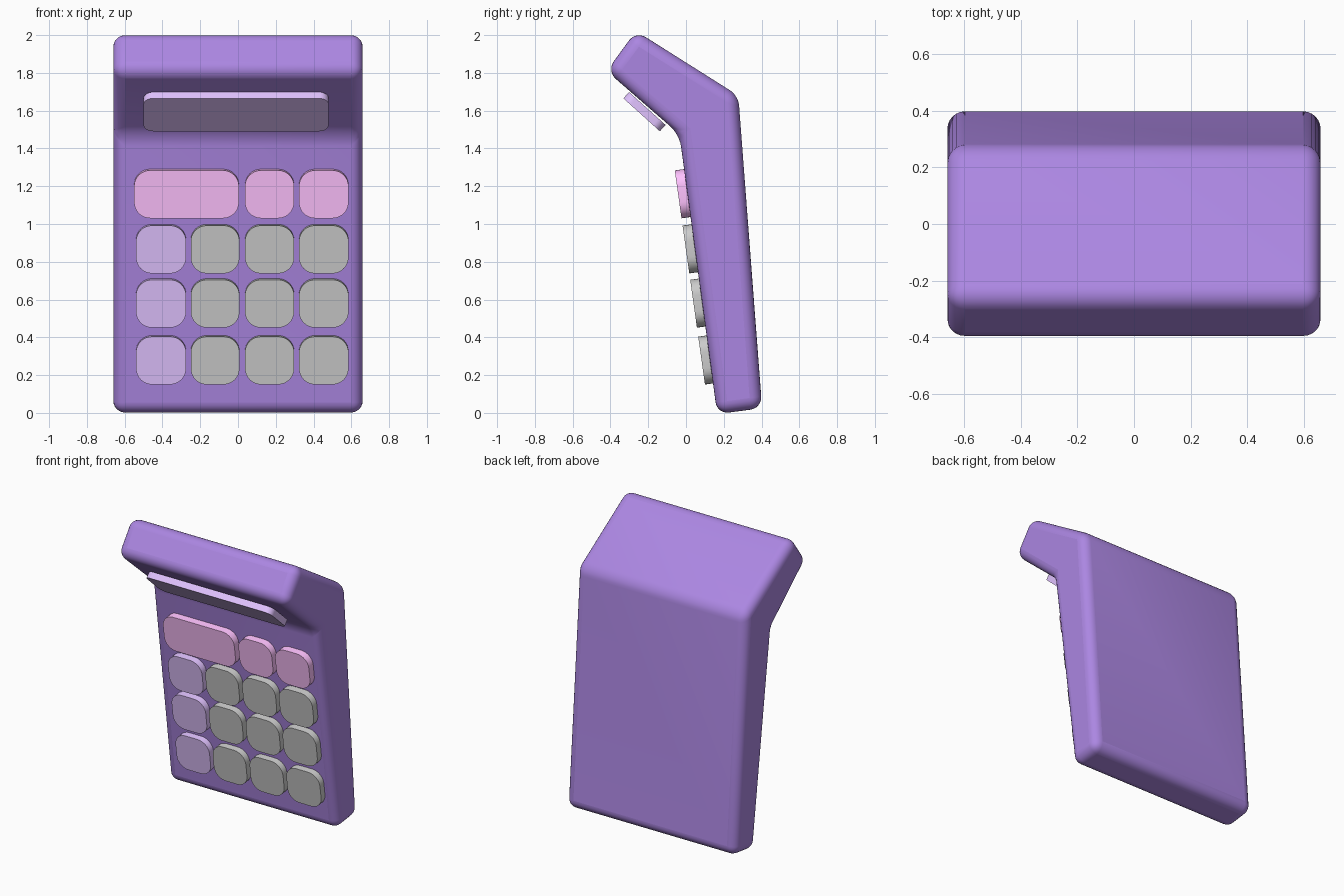
import bpy, bmesh
from math import sin, cos, pi, radians
from mathutils import Vector

if "Cube" in bpy.data.objects:
    bpy.data.objects.remove(bpy.data.objects["Cube"])


def material(name, rgb):
    m = bpy.data.materials.new(name)
    m.diffuse_color = (*rgb, 1)
    m.use_nodes = True
    m.node_tree.nodes["Principled BSDF"].inputs["Base Color"].default_value = m.diffuse_color
    return m


PURPLE = material("purple", (0.41, 0.24, 0.76))
LILAC = material("lilac", (0.75, 0.54, 1.0))
PINK = material("pink", (1.0, 0.54, 1.0))


def extrude(name, outline, offset, mat=None):
    """Solid made by sweeping a closed outline along offset."""
    bm = bmesh.new()
    face = bm.faces.new([bm.verts.new(p) for p in outline])
    res = bmesh.ops.extrude_face_region(bm, geom=[face])
    top = [g for g in res["geom"] if isinstance(g, bmesh.types.BMVert)]
    bmesh.ops.translate(bm, verts=top, vec=offset)
    bmesh.ops.recalc_face_normals(bm, faces=bm.faces)
    me = bpy.data.meshes.new(name)
    bm.to_mesh(me)
    bm.free()
    ob = bpy.data.objects.new(name, me)
    bpy.context.collection.objects.link(ob)
    if mat:
        me.materials.append(mat)
    return ob


def smooth(ob, angle):
    bpy.ops.object.select_all(action='DESELECT')
    ob.select_set(True)
    bpy.context.view_layer.objects.active = ob
    bpy.ops.object.shade_smooth_by_angle(angle=radians(angle))


def pad(name, x0, x1, y, z, height, depth, radius, tilt, mat=None):
    """Rounded plate; (y, z) is the centre of its front face, tilted downwards."""
    w, h = (x1 - x0) / 2, height / 2
    pts = []
    for i, (sx, sy) in enumerate([(1, 1), (-1, 1), (-1, -1), (1, -1)]):
        for k in range(9):
            a = i * pi / 2 + k * pi / 16
            pts.append((sx * (w - radius) + radius * cos(a),
                        sy * (h - radius) + radius * sin(a), 0))
    ob = extrude(name, pts, (0, 0, -depth), mat)
    ob.location = ((x0 + x1) / 2, y, z)
    ob.rotation_euler.x = radians(90 + tilt)
    smooth(ob, 30)
    return ob


# Body: bent side profile, rounded on every edge
profile = [(0.165, -0.006), (0.403, 0.025), (0.277, 1.68),
           (-0.265, 2.022), (-0.42, 1.81), (-0.035, 1.475)]
body = extrude("body", [(-0.66, y, z) for y, z in profile], Vector((1.32, 0, 0)), PURPLE)
bev = body.modifiers.new("rounding", 'BEVEL')
bev.width = 0.062
bev.segments = 6
bev.limit_method = 'ANGLE'
bev.angle_limit = radians(30)
smooth(body, 60)

# Screen under the hood
pad("screen", -0.5, 0.48, -0.235, 1.578, 0.26, 0.045, 0.05, 48, LILAC)

# Keys: four rows on the sloping front
columns = [(-0.54, -0.275), (-0.25, 0.008), (0.037, 0.297), (0.323, 0.585)]
for row, z in enumerate([1.157, 0.865, 0.578, 0.277]):
    spans = [(-0.55, 0.005)] + columns[2:] if row == 0 else columns
    for col, (x0, x1) in enumerate(spans):
        mat = PINK if row == 0 else LILAC if col == 0 else None
        pad(f"key_{row + 1}_{col + 1}", x0, x1, -0.042 + (1.16 - z) * 0.141, z,
            0.256, 0.06, 0.085, 8, mat)
